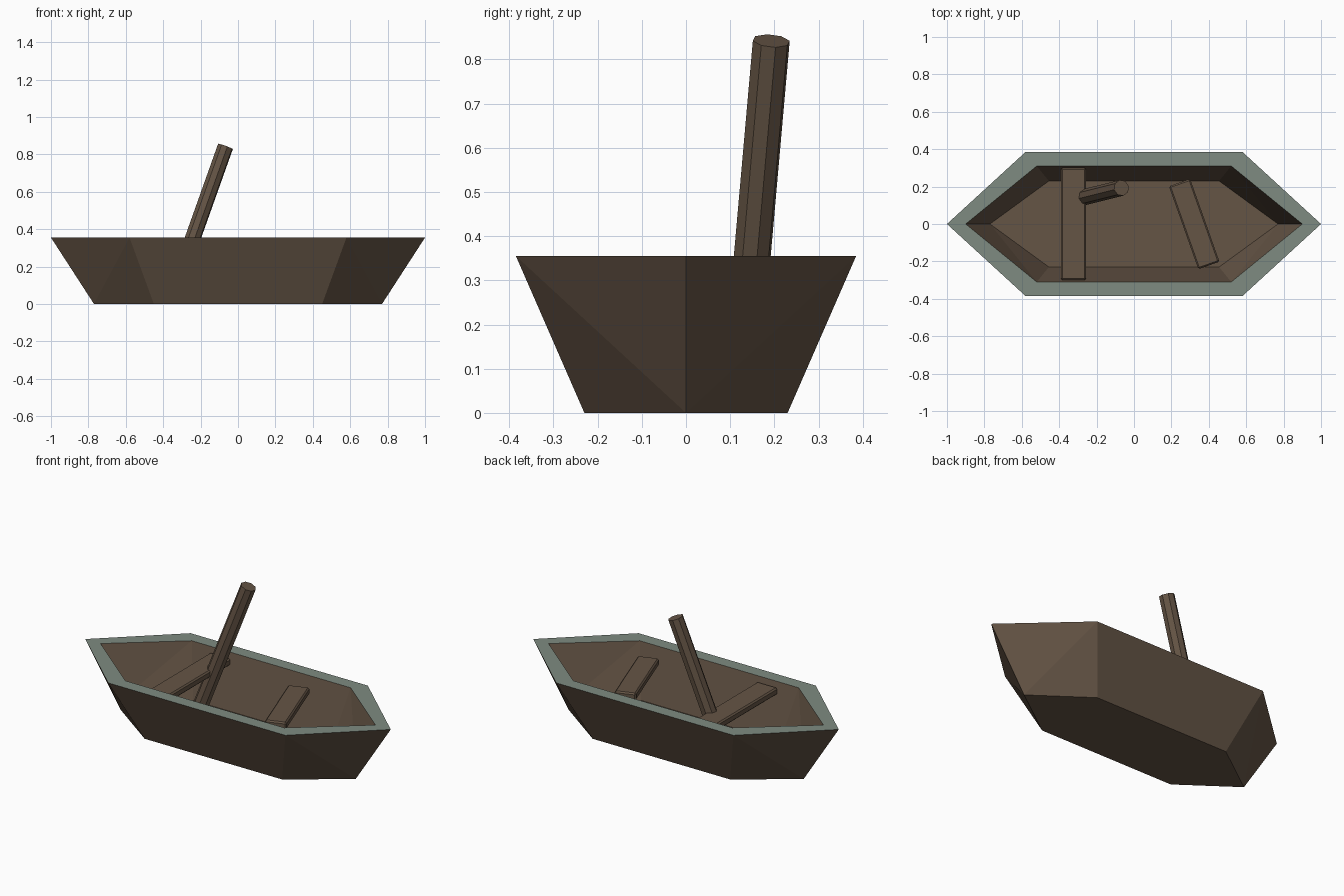
import bpy, bmesh, math
from mathutils import Vector

if "Cube" in bpy.data.objects:
    bpy.data.objects.remove(bpy.data.objects["Cube"])


def material(name, rgb):
    m = bpy.data.materials.new(name)
    m.diffuse_color = (*rgb, 1)
    m.use_nodes = True
    m.node_tree.nodes["Principled BSDF"].inputs["Base Color"].default_value = m.diffuse_color
    return m


wood = material("dark_wood", (0.13, 0.09, 0.06))
trim = material("grey_green_trim", (0.21, 0.26, 0.22))


def add_object(name, bm, *mats):
    mesh = bpy.data.meshes.new(name)
    bm.to_mesh(mesh)
    bm.free()
    for m in mats:
        mesh.materials.append(m)
    ob = bpy.data.objects.new(name, mesh)
    bpy.context.collection.objects.link(ob)
    return ob


# Hull: hexagon rings (tip x, shoulder x, half width, z) joined into a shell
bm = bmesh.new()


def ring(tip, sx, sy, z):
    pts = [(tip, 0), (sx, sy), (-sx, sy), (-tip, 0), (-sx, -sy), (sx, -sy)]
    return [bm.verts.new((x, y, z)) for x, y in pts]


bottom = ring(0.77, 0.45, 0.23, 0)
top_out = ring(1.0, 0.58, 0.385, 0.355)
top_in = ring(0.9, 0.52, 0.31, 0.355)
floor = ring(0.77, 0.455, 0.23, 0.05)


def bridge(a, b, mat=0, split=False):
    for i in range(6):
        j = (i + 1) % 6
        quad = [a[i], a[j], b[j], b[i]]
        if split and i not in (1, 4):
            # split bow and stern faces from the lower tip to the upper shoulder
            k = 0 if i in (0, 3) else 1
            q = quad[k:] + quad[:k]
            faces = [bm.faces.new(q[:3]), bm.faces.new((q[0], q[2], q[3]))]
        else:
            faces = [bm.faces.new(quad)]
        for f in faces:
            f.material_index = mat


bridge(bottom, top_out, split=True)
bridge(top_out, top_in, mat=1)
bridge(floor, top_in, split=True)
bm.faces.new(bottom)
bm.faces.new(floor)
bmesh.ops.recalc_face_normals(bm, faces=bm.faces)
add_object("hull", bm, wood, trim)


# Seats: thin planks with slightly bevelled edges
def plank(name, loc, size, angle):
    b = bmesh.new()
    bmesh.ops.create_cube(b, size=1)
    bmesh.ops.scale(b, vec=size, verts=b.verts)
    bmesh.ops.bevel(b, geom=b.edges[:], offset=0.008, segments=1, affect='EDGES')
    ob = add_object(name, b, wood)
    ob.location = loc
    ob.rotation_euler.z = math.radians(angle)


plank("fixed_seat", (-0.324, 0, 0.305), (0.134, 0.60, 0.042), 0)
plank("loose_seat", (0.322, 0, 0.305), (0.12, 0.47, 0.042), 19.5)

# Mast stump: leaning octagonal post from floor through the fixed seat edge
base, tip = Vector((-0.349, 0.123, 0.05)), Vector((-0.067, 0.193, 0.842))
axis = tip - base
b = bmesh.new()
bmesh.ops.create_cone(b, cap_ends=True, segments=8, radius1=0.043,
                      radius2=0.043, depth=axis.length)
mast = add_object("leaning_mast", b, wood)
mast.location = (base + tip) / 2
mast.rotation_mode = 'QUATERNION'
mast.rotation_quaternion = axis.to_track_quat('Z', 'Y')
